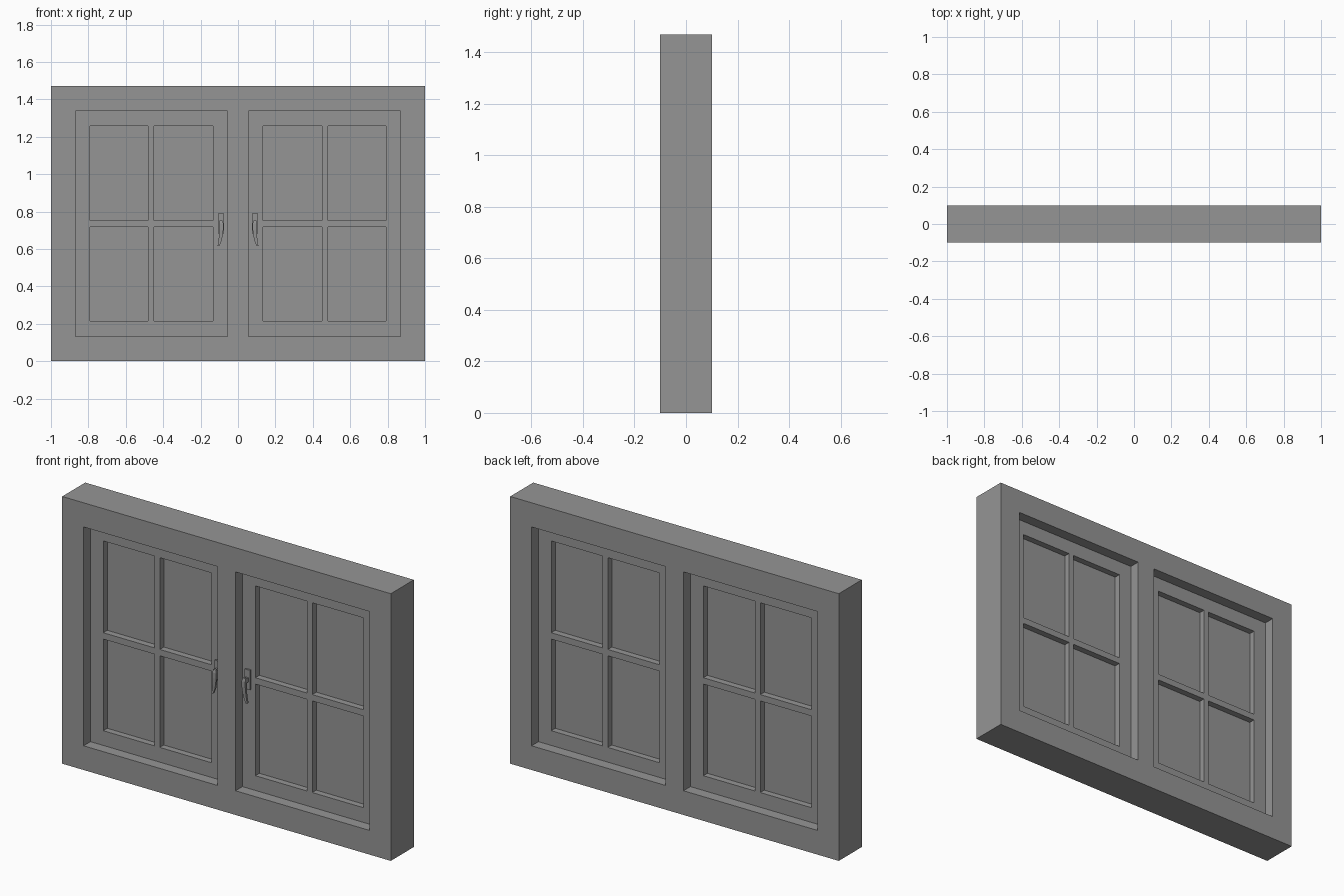
import bpy, bmesh
from mathutils import Vector

if "Cube" in bpy.data.objects:
    bpy.data.objects.remove(bpy.data.objects["Cube"], do_unlink=True)

GREY = (0.3, 0.3, 0.3, 1.0)
grey = bpy.data.materials.new("plain_grey")
grey.use_nodes = True
grey.diffuse_color = GREY
grey.node_tree.nodes["Principled BSDF"].inputs["Base Color"].default_value = GREY


def finish(bm, name):
    bmesh.ops.recalc_face_normals(bm, faces=bm.faces)
    mesh = bpy.data.meshes.new(name)
    bm.to_mesh(mesh)
    bm.free()
    mesh.materials.append(grey)
    obj = bpy.data.objects.new(name, mesh)
    bpy.context.collection.objects.link(obj)
    return obj


def lattice(name, xs, zs, half_depth):
    """Upright slab on grid lines; every odd column and row is an opening."""
    bm = bmesh.new()
    grid = [[bm.verts.new((x, -half_depth, z)) for z in zs] for x in xs]
    for i in range(len(xs) - 1):
        for j in range(len(zs) - 1):
            if not (i % 2 and j % 2):
                bm.faces.new((grid[i][j], grid[i + 1][j],
                              grid[i + 1][j + 1], grid[i][j + 1]))
    result = bmesh.ops.extrude_face_region(bm, geom=bm.faces[:], use_keep_orig=True)
    back = [g for g in result["geom"] if isinstance(g, bmesh.types.BMVert)]
    bmesh.ops.translate(bm, verts=back, vec=(0, 2 * half_depth, 0))
    return finish(bm, name)


def box(name, low, high):
    bm = bmesh.new()
    bmesh.ops.create_cube(bm, size=1)
    low, high = Vector(low), Vector(high)
    bmesh.ops.scale(bm, verts=bm.verts, vec=high - low)
    bmesh.ops.translate(bm, verts=bm.verts, vec=(low + high) / 2)
    return finish(bm, name)


def loft(name, sections):
    """Join rectangular sections (x, y, z, half width, half thickness)."""
    bm = bmesh.new()
    rings = [[bm.verts.new((x + a * w, y + b * t, z))
              for a, b in ((-1, -1), (1, -1), (1, 1), (-1, 1))]
             for x, y, z, w, t in sections]
    for upper, lower in zip(rings, rings[1:]):
        for k in range(4):
            n = (k + 1) % 4
            bm.faces.new((upper[k], upper[n], lower[n], lower[k]))
    bm.faces.new(rings[0])
    bm.faces.new(rings[-1])
    return finish(bm, name)


# Outer frame with two openings
lattice("outer_frame", (-1, -0.87, -0.055, 0.055, 0.87, 1),
        (0, 0.133, 1.337, 1.47), 0.1)

for side, label in ((-1, "right"), (1, "left")):
    # Casement with four panes
    columns = sorted(side * x for x in (0.055, 0.134, 0.448, 0.48, 0.792, 0.87))
    lattice(label + "_sash", columns,
            (0.133, 0.214, 0.718, 0.753, 1.258, 1.337), 0.04)
    inner, outer = sorted((side * 0.12, side * 0.80))
    box(label + "_glass", (inner, -0.005, 0.2), (outer, 0.005, 1.27))

    # Handle: back plate, neck and curved tapering lever
    inner, outer = sorted((side * 0.076, side * 0.107))
    box(label + "_handle_plate", (inner, -0.05, 0.682), (outer, -0.039, 0.79))
    inner, outer = sorted((side * 0.082, side * 0.099))
    box(label + "_handle_neck", (inner, -0.068, 0.725), (outer, -0.049, 0.748))
    path = ((0.090, -0.070, 0.752, 0.008), (0.089, -0.074, 0.735, 0.011),
            (0.089, -0.074, 0.705, 0.011), (0.092, -0.072, 0.67, 0.010),
            (0.096, -0.070, 0.645, 0.008), (0.104, -0.070, 0.617, 0.005))
    loft(label + "_handle_lever",
         [(side * x, y, z, w, 0.006) for x, y, z, w in path])
